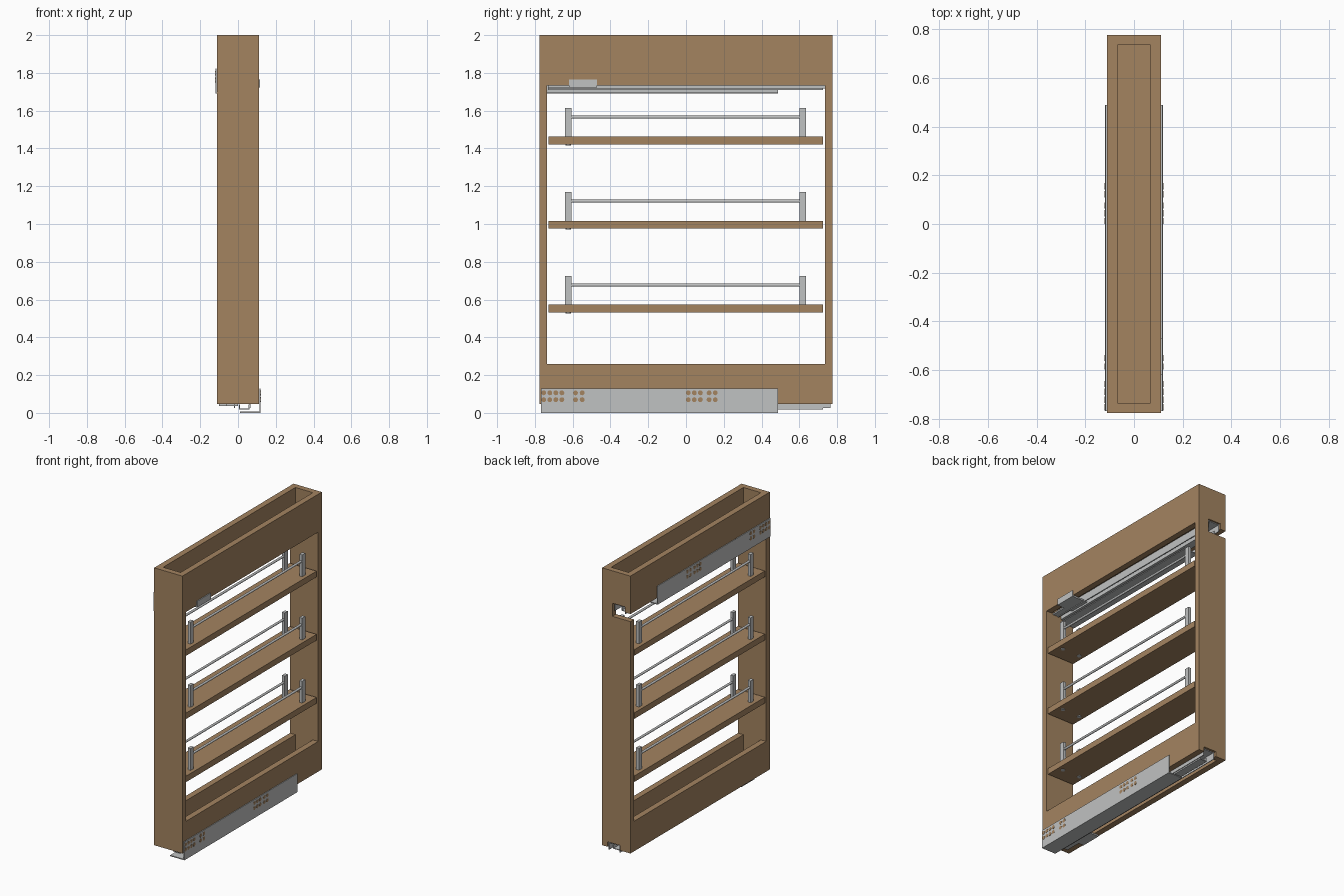
import bpy, bmesh, math
from mathutils import Matrix

if "Cube" in bpy.data.objects:
    bpy.data.objects.remove(bpy.data.objects["Cube"], do_unlink=True)


def material(name, rgb):
    m = bpy.data.materials.new(name)
    m.use_nodes = True
    m.diffuse_color = (*rgb, 1)
    m.node_tree.nodes["Principled BSDF"].inputs["Base Color"].default_value = (*rgb, 1)
    return m


WOOD = material("warm wood", (0.37, 0.23, 0.118))
STEEL = material("light steel", (0.53, 0.54, 0.54))


def finish(name, bm, mat):
    bmesh.ops.recalc_face_normals(bm, faces=bm.faces)
    me = bpy.data.meshes.new(name)
    bm.to_mesh(me)
    bm.free()
    ob = bpy.data.objects.new(name, me)
    me.materials.append(mat)
    bpy.context.collection.objects.link(ob)
    return ob


def extrude(name, outline, y0, y1, mat):
    """Extrude an x-z outline along y."""
    bm = bmesh.new()
    face = bm.faces.new([bm.verts.new((x, y0, z)) for x, z in outline])
    new = bmesh.ops.extrude_face_region(bm, geom=[face])["geom"]
    verts = [v for v in new if isinstance(v, bmesh.types.BMVert)]
    bmesh.ops.translate(bm, verts=verts, vec=(0, y1 - y0, 0))
    return finish(name, bm, mat)


def box(name, x, y, z, mat):
    return extrude(name, [(x[0], z[0]), (x[1], z[0]), (x[1], z[1]), (x[0], z[1])], *y, mat)


def discs(name, centres, radius, depth, axis, mat):
    """Several short cylinders in one object, along x or z or y."""
    turn = {"x": Matrix.Rotation(math.pi / 2, 4, "Y"),
            "y": Matrix.Rotation(math.pi / 2, 4, "X"),
            "z": Matrix.Identity(4)}[axis]
    bm = bmesh.new()
    for c in centres:
        bmesh.ops.create_cone(bm, cap_ends=True, segments=12, radius1=radius, radius2=radius,
                              depth=depth, matrix=Matrix.Translation(c) @ turn)
    return finish(name, bm, mat)


# Wooden frame: a block hollowed by the window, bins, runner recesses and notches
W, L = 0.11, 0.775
frame = box("frame", (-W, W), (-L, L), (0.048, 2.0), WOOD)
inner_x, inner_y, notch_y = (-0.068, 0.068), (-0.735, 0.735), (0.7, 0.8)
cuts = [
    ((-0.2, 0.2), inner_y, (0.26, 1.733)),
    (inner_x, inner_y, (1.81, 2.1)),
    (inner_x, inner_y, (1.6, 1.775)),
    (inner_x, inner_y, (0.12, 0.4)),
    (inner_x, inner_y, (-0.1, 0.085)),
    ((-0.068, 0.03), notch_y, (1.68, 1.772)),
    ((-0.2, 0.03), notch_y, (1.68, 1.733)),
    ((-0.03, 0.068), notch_y, (-0.1, 0.083)),
]
bpy.context.view_layer.objects.active = frame
for cut in cuts:
    cutter = box("cutter", *cut, WOOD)
    cutter.hide_render = True
    mod = frame.modifiers.new("hollow", "BOOLEAN")
    mod.operation, mod.solver, mod.object = "DIFFERENCE", "EXACT", cutter
    bpy.ops.object.modifier_apply(modifier=mod.name)
    bpy.data.objects.remove(cutter, do_unlink=True)

# Shelves with a post-and-rod rail along each side
for level, top in (("lower", 0.573), ("middle", 1.017), ("upper", 1.462)):
    box(f"{level}_shelf", (-0.105, 0.105), (-0.727, 0.724), (top - 0.042, top), WOOD)
    for side, s in (("left", 1), ("right", -1)):
        x = s * 0.068
        for end, y in (("front", -0.623), ("back", 0.618)):
            box(f"{level}_{side}_{end}_post", (x - 0.011, x + 0.011), (y - 0.017, y + 0.017),
                (top, top + 0.153), STEEL)
        discs(f"{level}_{side}_rod", [(x, -0.0025, top + 0.104)], 0.008, 1.215, "y", STEEL)
    # Fixings under the front posts
    discs(f"{level}_fixings", [(x, -0.623, top - 0.044) for x in (-0.068, 0.068)],
          0.014, 0.005, "z", STEEL)

# Slides: an angle bracket, a middle channel and an inner runner
bracket = [(0.01, 0), (0.12, 0), (0.12, 0.13), (0.115, 0.13), (0.115, 0.007), (0.01, 0.007)]
channel = [(0.005, 0.018), (0.06, 0.018), (0.06, 0.045), (0.055, 0.045),
           (0.055, 0.023), (0.01, 0.023), (0.01, 0.045), (0.005, 0.045)]
runner = [(-0.022, 0.026), (-0.017, 0.026), (-0.017, 0.073), (0.061, 0.073),
          (0.061, 0.026), (0.066, 0.026), (0.066, 0.078), (-0.022, 0.078)]
hole_rows = (-0.753, -0.721, -0.689, -0.657, -0.585, -0.55, 0.012, 0.044, 0.076, 0.122, 0.155)
for level, s, dz in (("lower", 1, 0), ("upper", -1, 1.692)):
    def place(outline):
        return [(s * x, z + dz) for x, z in outline]
    extrude(f"{level}_slide_bracket", place(bracket), -0.768, 0.488, STEEL)
    extrude(f"{level}_slide_channel", place(channel), -0.73, 0.725, STEEL)
    extrude(f"{level}_slide_runner", place(runner), -0.73, 0.765, STEEL)
    discs(f"{level}_bracket_holes",
          [(s * 0.12, y, dz + z) for y in hole_rows for z in (0.07, 0.106)],
          0.013, 0.002, "x", WOOD)

# Locking clips at the front of each slide
clip = [(-0.03, 1.722), (0.117, 1.722), (0.117, 1.766), (0.111, 1.766), (0.111, 1.732), (-0.03, 1.732)]
extrude("upper_clip", clip, -0.62, -0.47, STEEL)
box("upper_clip_arm", (0.01, 0.06), (-0.73, -0.62), (1.722, 1.732), STEEL)
box("lower_clip", (-0.1, 0.0), (-0.62, -0.47), (0.036, 0.046), STEEL)
box("lower_clip_arm", (-0.06, -0.02), (-0.73, -0.62), (0.036, 0.046), STEEL)
